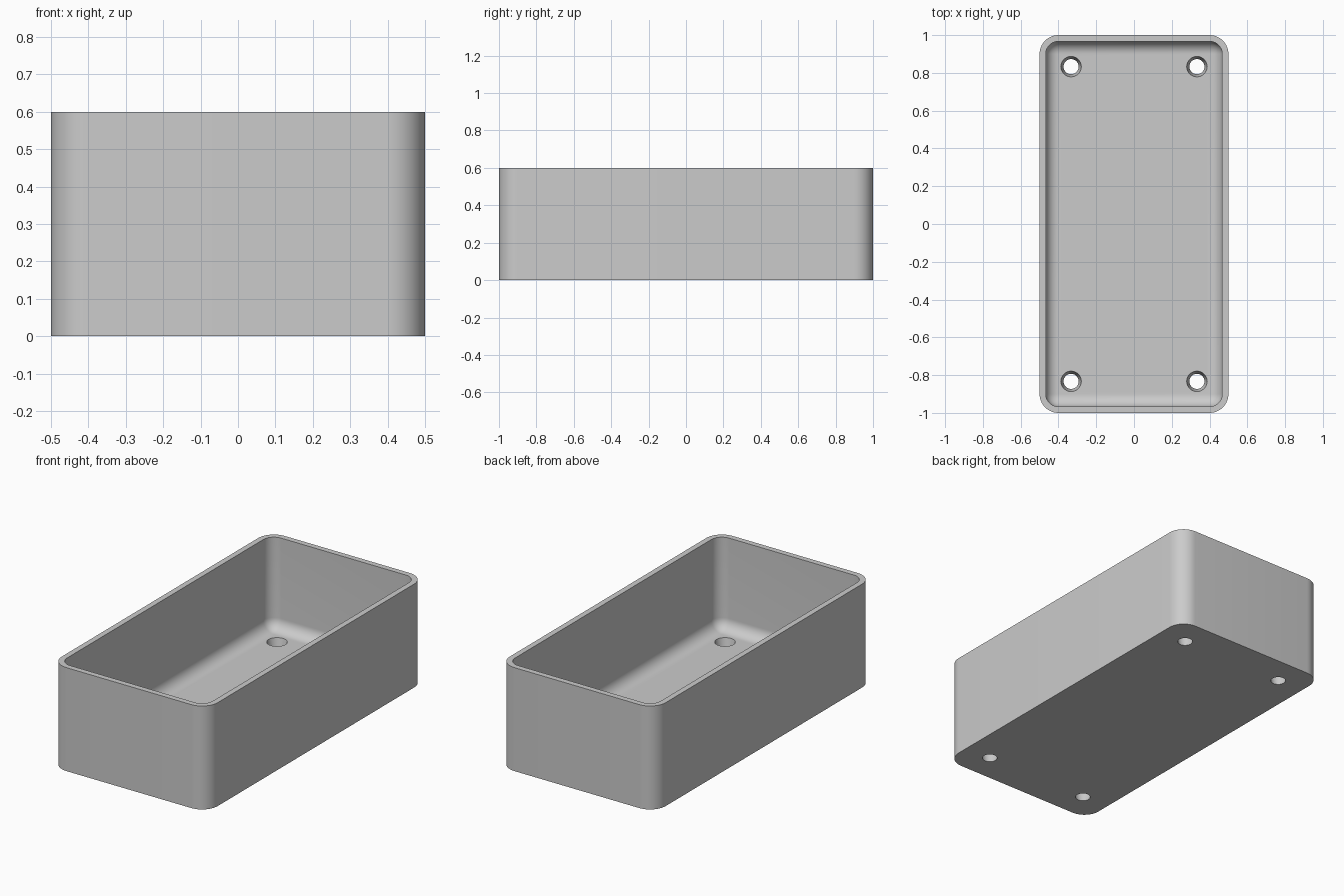
import bpy, bmesh
from mathutils import Matrix, Vector

WIDTH, LENGTH, HEIGHT = 1.0, 2.0, 0.6
WALL, FLOOR = 0.033, 0.067
OUTER_R, INNER_R = 0.1, 0.067

cube = bpy.data.objects.get("Cube")
if cube:
    bpy.data.objects.remove(cube, do_unlink=True)

grey = bpy.data.materials.new("light grey")
grey.use_nodes = True
colour = (0.6, 0.6, 0.6, 1)
grey.diffuse_color = colour
grey.node_tree.nodes["Principled BSDF"].inputs["Base Color"].default_value = colour


def add_object(name, bm):
    bmesh.ops.recalc_face_normals(bm, faces=bm.faces)
    mesh = bpy.data.meshes.new(name)
    bm.to_mesh(mesh)
    bm.free()
    mesh.materials.append(grey)
    obj = bpy.data.objects.new(name, mesh)
    bpy.context.collection.objects.link(obj)
    return obj


def rounded_block(name, width, length, bottom, top, radius, round_bottom):
    """Block with rounded upright edges and, if wanted, a rounded bottom."""
    bm = bmesh.new()
    bmesh.ops.create_cube(bm, size=1)
    bmesh.ops.scale(bm, vec=(width, length, top - bottom), verts=bm.verts)
    bmesh.ops.translate(bm, vec=(0, 0, (top + bottom) / 2), verts=bm.verts)
    middle = (top + bottom) / 2
    edges = []
    for e in bm.edges:
        a, b = (v.co.z for v in e.verts)
        if abs(a - b) > 0.01 or (round_bottom and a < middle):
            edges.append(e)
    bmesh.ops.bevel(bm, geom=edges, offset=radius, offset_type="OFFSET",
                    segments=12, profile=0.5, affect="EDGES")
    return add_object(name, bm)


# Outer shell and the hollow inside it
tray = rounded_block("tray", WIDTH, LENGTH, 0, HEIGHT, OUTER_R, False)
cavity = rounded_block("cavity_cutter", WIDTH - 2 * WALL, LENGTH - 2 * WALL,
                       FLOOR, HEIGHT + 0.2, INNER_R, True)

# Four tapered screw holes, wider at the top
bm = bmesh.new()
overlap = 0.02
taper = (0.054 - 0.04) / FLOOR
for sx in (-1, 1):
    for sy in (-1, 1):
        spot = Vector((sx * 0.333, sy * 0.833, FLOOR / 2))
        bmesh.ops.create_cone(bm, cap_ends=True, segments=48,
                              radius1=0.04 - taper * overlap,
                              radius2=0.054 + taper * overlap,
                              depth=FLOOR + 2 * overlap,
                              matrix=Matrix.Translation(spot))
holes = add_object("hole_cutter", bm)

for cutter in (cavity, holes):
    cut = tray.modifiers.new(cutter.name, "BOOLEAN")
    cut.operation = "DIFFERENCE"
    cut.solver = "EXACT"
    cut.object = cutter

# Apply the cuts, then drop the cutters
bpy.context.view_layer.update()
depsgraph = bpy.context.evaluated_depsgraph_get()
finished = bpy.data.meshes.new_from_object(tray.evaluated_get(depsgraph))
tray.modifiers.clear()
tray.data = finished
for cutter in (cavity, holes):
    bpy.data.objects.remove(cutter, do_unlink=True)

# Smooth the rounded corners and keep the rims crisp
bpy.ops.object.select_all(action="DESELECT")
tray.select_set(True)
bpy.context.view_layer.objects.active = tray
bpy.ops.object.shade_smooth_by_angle(angle=0.6)
